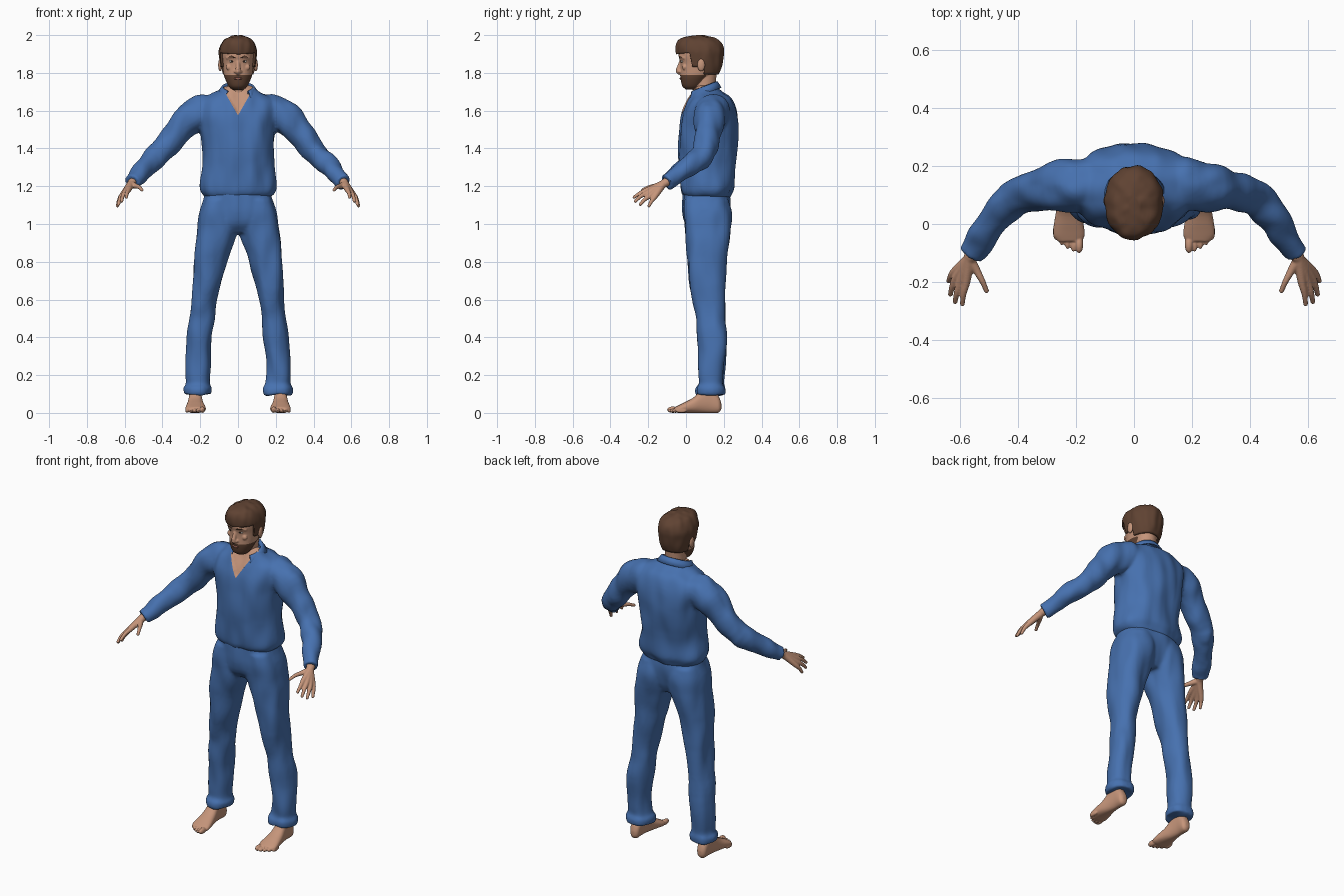
import bpy, bmesh, math
from mathutils import Vector, Matrix, noise

cube = bpy.data.objects.get("Cube")
if cube:
    bpy.data.objects.remove(cube)


def material(name, r, g, b):
    m = bpy.data.materials.new(name)
    m.use_nodes = True
    m.diffuse_color = (r, g, b, 1)
    m.node_tree.nodes["Principled BSDF"].inputs["Base Color"].default_value = (r, g, b, 1)
    return m


BLUE = material("blue cloth", 0.062, 0.165, 0.43)
SKIN = material("skin", 0.56, 0.30, 0.195)
HAIR = material("brown hair", 0.115, 0.055, 0.032)
LIP = material("lip", 0.30, 0.12, 0.09)
WHITE = material("eye white", 0.7, 0.66, 0.6)
DARK = material("dark iris", 0.03, 0.02, 0.015)


# --- helpers ---
def spline(rows, k=4):
    """Catmull-Rom resampling of rows of numbers."""
    out = []
    for i in range(len(rows) - 1):
        p = [rows[max(i - 1, 0)], rows[i], rows[i + 1], rows[min(i + 2, len(rows) - 1)]]
        for j in range(k):
            t = j / k
            out.append([0.5 * (2 * b + (c - a) * t + (2 * a - 5 * b + 4 * c - d) * t * t
                               + (3 * b - a - 3 * c + d) * t ** 3) for a, b, c, d in zip(*p)])
    return out + [list(rows[-1])]


def skin_rings(bm, rings):
    loops = [[bm.verts.new(p) for p in ring] for ring in rings]
    n = len(loops[0])
    for a, b in zip(loops, loops[1:]):
        for i in range(n):
            bm.faces.new((a[i], a[(i + 1) % n], b[(i + 1) % n], b[i]))
    bm.faces.new(loops[0])
    bm.faces.new(loops[-1])


def loft(bm, rows, axis="z", side=1, power=2.3, n=40):
    """Rows are (position, a min, a max, b min, b max) along the axis."""
    rings = []
    for t, a0, a1, b0, b1 in spline(rows):
        ring = []
        for i in range(n):
            c, s = math.cos(math.tau * i / n), math.sin(math.tau * i / n)
            a = (a0 + a1) / 2 + (a1 - a0) / 2 * math.copysign(abs(c) ** (2 / power), c)
            b = (b0 + b1) / 2 + (b1 - b0) / 2 * math.copysign(abs(s) ** (2 / power), s)
            ring.append((side * a, b, t) if axis == "z" else (side * a, t, b))
        rings.append(ring)
    skin_rings(bm, rings)


def tube(bm, rows, side=1, n=20):
    """Rows are (x, y, z, radius) along a path."""
    pts, rings = spline(rows), []
    for i, (x, y, z, r) in enumerate(pts):
        d = Vector(pts[min(i + 1, len(pts) - 1)][:3]) - Vector(pts[max(i - 1, 0)][:3])
        u = d.cross((0.1, 0.05, 1)).normalized()
        v = d.cross(u).normalized()
        ring = [Vector((x, y, z)) + r * (u * math.cos(math.tau * k / n) + v * math.sin(math.tau * k / n))
                for k in range(n)]
        rings.append([(side * p.x, p.y, p.z) for p in ring])
    skin_rings(bm, rings)


def ball(bm, loc, size):
    bmesh.ops.create_uvsphere(bm, u_segments=20, v_segments=12, radius=1,
                              matrix=Matrix.Translation(loc) @ Matrix.Diagonal((*size, 1)))


def finish(name, bm, mats, voxel=0, smooth=4, folds=0, scale=(14, 14, 6)):
    """Make an object; optionally fuse its pieces and crease the surface."""
    bmesh.ops.recalc_face_normals(bm, faces=bm.faces)
    me = bpy.data.meshes.new(name)
    bm.to_mesh(me)
    bm.free()
    ob = bpy.data.objects.new(name, me)
    bpy.context.scene.collection.objects.link(ob)
    if voxel:
        rm = ob.modifiers.new("fuse", "REMESH")
        rm.mode, rm.voxel_size = "VOXEL", voxel
        sm = ob.modifiers.new("soften", "SMOOTH")
        sm.factor, sm.iterations = 0.5, smooth
        dg = bpy.context.evaluated_depsgraph_get()
        me = bpy.data.meshes.new_from_object(ob.evaluated_get(dg))
        ob.modifiers.clear()
        ob.data = me
    if folds:
        moves = [v.normal * folds * noise.noise(Vector(scale) * v.co) for v in me.vertices]
        for v, m in zip(me.vertices, moves):
            v.co += m
    me.materials.clear()
    for m in mats:
        me.materials.append(m)
    me.shade_smooth()
    return ob


def cut(bm, co, no, where=lambda c: True):
    faces = [f for f in bm.faces if where(f.calc_center_median())]
    geom = faces + list({e for f in faces for e in f.edges}) + list({v for f in faces for v in f.verts})
    bmesh.ops.bisect_plane(bm, geom=geom, plane_co=co, plane_no=no, dist=1e-5)


# --- trousers: two legs and a pelvis ---
bm = bmesh.new()
leg = [(.095, .14, .285, .055, .207), (.13, .135, .29, .055, .208), (.155, .147, .277, .07, .198),
       (.22, .15, .277, .068, .203), (.4, .137, .272, .062, .217), (.5, .124, .254, .055, .207),
       (.6, .112, .243, .03, .203), (.8, .062, .238, .008, .214), (.9, .025, .23, 0, .224),
       (.98, .002, .215, -.006, .238), (1.06, .002, .203, -.015, .243), (1.13, .01, .18, -.01, .225)]
for s in (1, -1):
    loft(bm, leg, side=s)
loft(bm, [(.95, -.1, .1, .03, .19), (1, -.195, .195, -.003, .215), (1.06, -.203, .203, -.018, .228),
          (1.12, -.187, .187, -.02, .232), (1.18, -.17, .17, -.015, .225)])
finish("trousers", bm, [BLUE], voxel=.009, folds=.011)

# --- shirt: body and sleeves, with an open neck ---
bm = bmesh.new()
body = [(1.135, .165, 0, .225), (1.16, .192, -.022, .24), (1.2, .202, -.03, .257), (1.3, .186, -.035, .258),
        (1.4, .187, -.036, .27), (1.5, .2, -.033, .278), (1.58, .215, -.02, .272), (1.64, .2, .002, .25),
        (1.68, .155, .02, .225), (1.71, .1, .035, .185), (1.73, .07, .045, .165)]
loft(bm, [(z, -w, w, f, b) for z, w, f, b in body])
sleeve = [(.12, .14, 1.6, .08), (.19, .137, 1.59, .092), (.26, .127, 1.555, .088), (.33, .115, 1.475, .07),
          (.42, .09, 1.37, .062), (.49, 0, 1.297, .054), (.545, -.08, 1.238, .044), (.56, -.103, 1.222, .043)]
for s in (1, -1):
    tube(bm, sleeve, s, 28)
shirt = finish("shirt", bm, [BLUE, SKIN], voxel=.009, folds=.012)
bm = bmesh.new()
bm.from_mesh(shirt.data)
slope, low = .57, 1.575
for s in (1, -1):
    cut(bm, (0, 0, low), (s, 0, -slope), lambda c: c.z > low - .02 and c.y < .1)
inside = lambda c, e: c.y < .1 and abs(c.x) < (c.z - low) * slope - e
for f in bm.faces:
    f.material_index = int(inside(f.calc_center_median(), 0))
for v in bm.verts:
    if inside(v.co, .002):
        v.co.y += .008
bm.to_mesh(shirt.data)
bm.free()

# --- folded collar ---
bm = bmesh.new()
rows = []
for i in range(33):
    a = math.radians(42 + 276 * i / 32)
    c, s = math.cos(a), math.sin(a)
    tip = .03 * max(0, abs(i - 16) / 16 - .6) / .4
    rows.append([bm.verts.new((rx * s, .088 - ry * c, z - k * c - d)) for rx, ry, z, k, d in (
        (.07, .062, 1.70, .02, 0), (.078, .07, 1.727, .028, 0), (.088, .08, 1.724, .03, 0),
        (.113, .1, 1.688, .035, tip))])
for a, b in zip(rows, rows[1:]):
    for j in range(3):
        bm.faces.new((a[j], a[j + 1], b[j + 1], b[j]))
collar = finish("collar", bm, [BLUE])
collar.modifiers.new("cloth", "SOLIDIFY").thickness = .007

# --- head and neck with nose, brow and beard ---
bm = bmesh.new()
skull = [(1.712, .03, 0, .06), (1.73, .05, -.02, .085), (1.77, .069, -.029, .12), (1.8, .077, -.03, .155),
         (1.85, .084, -.03, .175), (1.9, .089, -.04, .185), (1.95, .083, -.025, .172), (1.985, .05, .02, .13)]
loft(bm, [(z, -w, w, f, b) for z, w, f, b in skull], power=2.1)
loft(bm, [(1.6, -.08, .08, .05, .16), (1.68, -.06, .06, .042, .16), (1.74, -.056, .056, .038, .158),
          (1.83, -.058, .058, .04, .165)], power=2)
tube(bm, [(0, -.022, 1.87, .01), (0, -.035, 1.835, .011), (0, -.041, 1.812, .014), (0, -.03, 1.8, .013)])
for s in (1, -1):
    tube(bm, [(.01, -.03, 1.882, .008), (.035, -.025, 1.885, .009), (.06, -.005, 1.878, .008)], s)
    ball(bm, (s * .047, -.008, 1.83), (.018, .012, .016))
    ball(bm, (s * .013, -.034, 1.807), (.009, .009, .008))
head = finish("head", bm, [SKIN, HAIR], voxel=.004, smooth=3)
bm = bmesh.new()
bm.from_mesh(head.data)
top, rise = 1.788, 1.1
cut(bm, (0, 0, top), (0, 0, 1))
cut(bm, (0, .035, 1.705), (0, -rise, 1))
cut(bm, (0, .105, 0), (0, 1, 0))
for f in bm.faces:
    c = f.calc_center_median()
    f.material_index = int(c.z < top and c.y < .105 and c.z > 1.705 + (c.y - .035) * rise)
bm.to_mesh(head.data)
bm.free()

# --- hair shell, cut around the face and ears ---
bm = bmesh.new()
shell = [(1.785, .078, -.03, .172), (1.83, .092, -.036, .19), (1.88, .099, -.045, .198), (1.92, .1, -.053, .2),
         (1.96, .086, -.05, .186), (1.985, .06, -.025, .152), (1.998, .018, .04, .095)]
loft(bm, [(z, -w, w, f, b) for z, w, f, b in shell], power=2.1, n=64)
bmesh.ops.recalc_face_normals(bm, faces=bm.faces)
for co, no in (((0, 0, 1.905), (0, -.12, 1)), ((0, 0, 1.83), (0, 0, 1)), ((0, .028, 0), (0, 1, .2)),
               ((0, .095, 0), (0, 1, 0)), ((0, .028, 1.86), (0, 1, .2))):
    cut(bm, co, no)
gone = []
for f in bm.faces:
    c = f.calc_center_median()
    sideburn = c.z > 1.83 and c.y - .028 + .2 * (c.z - 1.86) > 0
    if c.z < 1.79 or not (c.z - .12 * c.y > 1.905 or sideburn or c.y > .095):
        gone.append(f)
bmesh.ops.delete(bm, geom=gone, context="FACES")
hair = finish("hair", bm, [HAIR], folds=.006, scale=(30, 30, 12))
sol = hair.modifiers.new("thickness", "SOLIDIFY")
sol.thickness, sol.offset = .012, -1

# --- lips ---
bm = bmesh.new()
ball(bm, (0, -.0265, 1.77), (.023, .007, .006))
finish("lips", bm, [LIP])

# --- parts on both sides ---
fingers = {"index": [(.578, -.2, 1.182), (.587, -.24, 1.165), (.591, -.275, 1.142)],
           "middle": [(.598, -.198, 1.168), (.61, -.238, 1.148), (.616, -.268, 1.12)],
           "ring": [(.612, -.184, 1.155), (.626, -.218, 1.13), (.632, -.242, 1.104)],
           "little": [(.617, -.163, 1.147), (.632, -.183, 1.12), (.638, -.196, 1.096)],
           "thumb": [(.545, -.155, 1.202), (.523, -.195, 1.195), (.508, -.23, 1.18)]}
for side, s in (("left", 1), ("right", -1)):
    # hand
    bm = bmesh.new()
    for knuckle, joint, end in fingers.values():
        tube(bm, [(.55, -.085, 1.232, .022), (.566, -.12, 1.212, .021), (*knuckle, .0145),
                  (*joint, .0105), (*end, .0085)], s, 14)
        ball(bm, (s * end[0], end[1], end[2]), (.0085,) * 3)
    finish(side + "_hand", bm, [SKIN], voxel=.004, smooth=2)

    # foot with toes
    bm = bmesh.new()
    loft(bm, [(.187, .212, .235, .02, .05), (.172, .196, .252, .001, .09), (.125, .193, .257, 0, .15),
              (.085, .19, .261, 0, .125), (.04, .182, .269, 0, .082), (-.01, .172, .277, 0, .055),
              (-.04, .17, .277, 0, .04), (-.06, .18, .262, .005, .03)], axis="y", side=s)
    for i in range(5):
        r = .012 if i else .017
        ball(bm, (s * (.189 + .02 * i), -.07 + .002 * i + .0023 * i * i, r), (r * .85, .031, r))
    finish(side + "_foot", bm, [SKIN], voxel=.004, smooth=2)

    # ear, eye, iris and eyebrow
    bm = bmesh.new()
    ball(bm, (s * .094, .08, 1.842), (.011, .02, .033))
    finish(side + "_ear", bm, [SKIN])
    bm = bmesh.new()
    ball(bm, (s * .032, -.017, 1.861), (.014, .011, .007))
    finish(side + "_eye", bm, [WHITE])
    bm = bmesh.new()
    ball(bm, (s * .032, -.0255, 1.861), (.006, .004, .006))
    finish(side + "_iris", bm, [DARK])
    bm = bmesh.new()
    tube(bm, [(.014, -.035, 1.88, .003), (.035, -.031, 1.886, .005), (.06, -.01, 1.878, .003)], s, 10)
    finish(side + "_eyebrow", bm, [HAIR])
